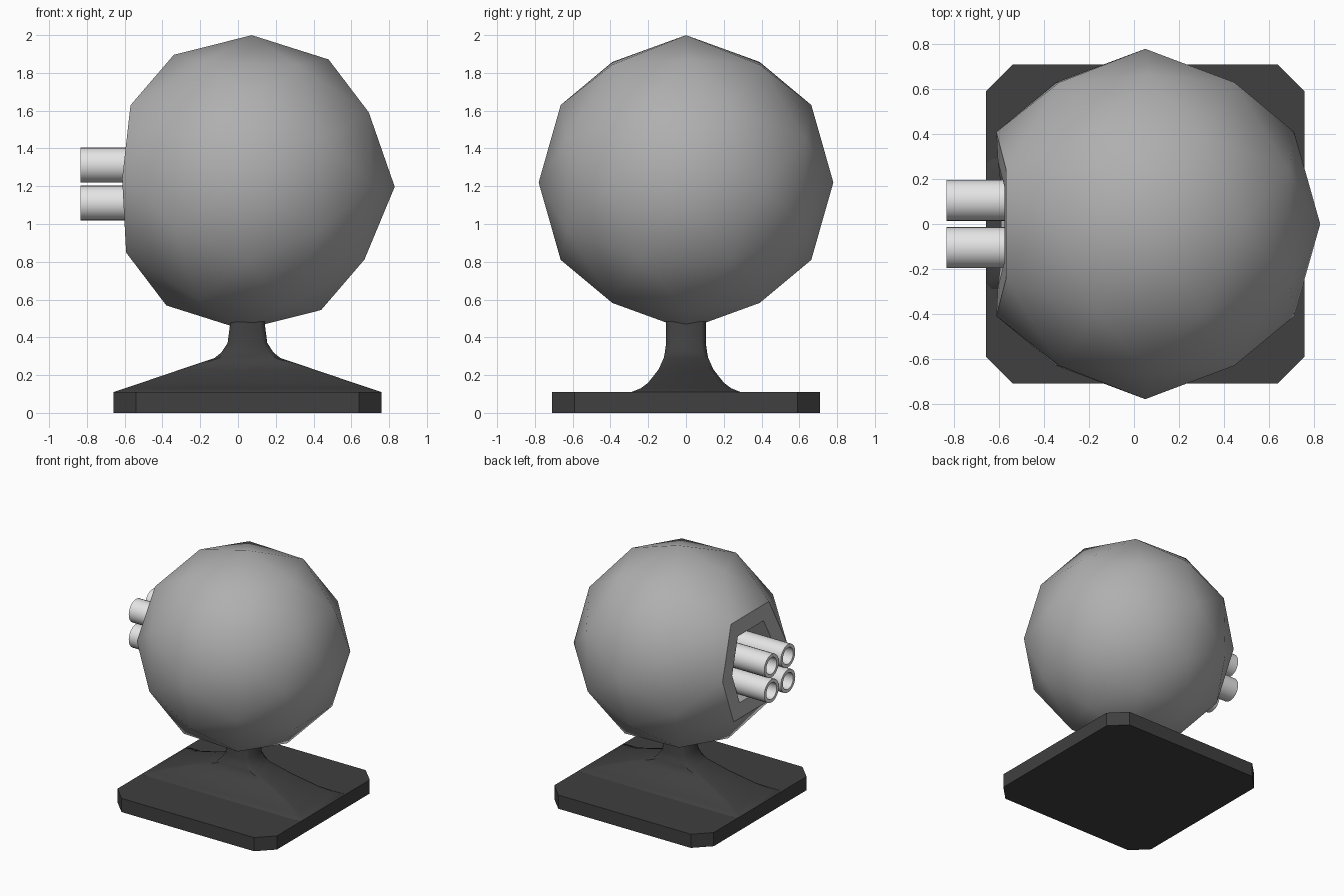
import bpy, bmesh, math
from mathutils import Vector, Matrix

if "Cube" in bpy.data.objects:
    bpy.data.objects.remove(bpy.data.objects["Cube"])

CX = 0.05  # centre line of ball and stand


def material(name, v):
    m = bpy.data.materials.new(name)
    m.diffuse_color = (v, v, v, 1)
    m.use_nodes = True
    m.node_tree.nodes["Principled BSDF"].inputs["Base Color"].default_value = m.diffuse_color
    return m


dark = material("dark grey", 0.05)
mid = material("mid grey", 0.43)
light = material("light grey", 0.78)


def finish(bm, name, mat, angle=None):
    bmesh.ops.recalc_face_normals(bm, faces=bm.faces[:])
    me = bpy.data.meshes.new(name)
    bm.to_mesh(me)
    bm.free()
    ob = bpy.data.objects.new(name, me)
    bpy.context.collection.objects.link(ob)
    me.materials.append(mat)
    if angle:
        bpy.ops.object.select_all(action='DESELECT')
        ob.select_set(True)
        bpy.context.view_layer.objects.active = ob
        bpy.ops.object.shade_smooth_by_angle(angle=math.radians(angle))
    return ob


def loft(rings):
    """Skin a list of point rings and cap both ends."""
    bm = bmesh.new()
    vs = [[bm.verts.new(p) for p in r] for r in rings]
    n = len(vs[0])
    for a, b in zip(vs, vs[1:]):
        for i in range(n):
            j = (i + 1) % n
            bm.faces.new((a[i], a[j], b[j], b[i]))
    bm.faces.new(vs[0])
    bm.faces.new(vs[-1])
    return bm


def chamfered(z, hx, hy, c):
    """Rectangle with cut corners at height z."""
    pts = [(hx, -hy + c), (hx, hy - c), (hx - c, hy), (-hx + c, hy),
           (-hx, hy - c), (-hx, -hy + c), (-hx + c, -hy), (hx - c, -hy)]
    return [(CX + x, y, z) for x, y in pts]


# base plate
finish(loft([chamfered(z, 0.71, 0.71, 0.12) for z in (0, 0.11)]), "base_plate", dark)

# flared pedestal: long slopes along x, concave flare along y
rows = [(0.10, 0.709, 0.30), (0.11, 0.709, 0.29), (0.13, 0.65, 0.24), (0.16, 0.56, 0.20),
        (0.23, 0.354, 0.145), (0.29, 0.175, 0.118), (0.32, 0.138, 0.112),
        (0.37, 0.105, 0.105), (0.56, 0.08, 0.105)]
finish(loft([chamfered(z, hx, hy, 0.025) for z, hx, hy in rows]), "pedestal", dark, 50)

# faceted ball: once-subdivided icosahedron
g = (1 + 5 ** 0.5) / 2
ico = []
for a in (-1, 1):
    for b in (-g, g):
        ico += [Vector((b, a, 0)), Vector((a, 0, b)), Vector((0, b, a))]
pts = ico + [p + q for i, p in enumerate(ico) for q in ico[:i] if (p - q).length < 2.1]
bm = bmesh.new()
for p in pts:
    bm.verts.new(p.normalized() * 0.78)
bmesh.ops.convex_hull(bm, input=bm.verts[:])

# hexagonal port on the -x side: flat rim, then recess
bmesh.ops.dissolve_verts(bm, verts=[min(bm.verts, key=lambda v: v.co.x)])
port = max(bm.faces, key=lambda f: len(f.verts))
for scale, depth in ((0.68, 0.0), (1.0, 0.3)):
    port = bmesh.ops.extrude_discrete_faces(bm, faces=[port])["faces"][0]
    c = port.calc_center_median()
    for v in port.verts:
        v.co = c + (v.co - c) * scale + Vector((depth, 0, 0))
bm.transform(Matrix.Translation((CX, 0, 1.22)) @ Matrix.Rotation(math.radians(1.7), 4, 'Y'))
finish(bm, "ball_housing", mid, 30)

# four hollow barrels
N = 24
for iy in (-1, 1):
    for iz in (-1, 1):
        rings = []
        for x, r in ((-0.3, 0.092), (-0.835, 0.092), (-0.835, 0.066), (-0.45, 0.066)):
            rings.append([(x, iy * 0.105 + r * math.cos(k * math.tau / N),
                           1.212 + iz * 0.101 + r * math.sin(k * math.tau / N)) for k in range(N)])
        finish(loft(rings), "barrel_%s_%s" % ("back" if iy > 0 else "front",
                                              "upper" if iz > 0 else "lower"), light, 30)
